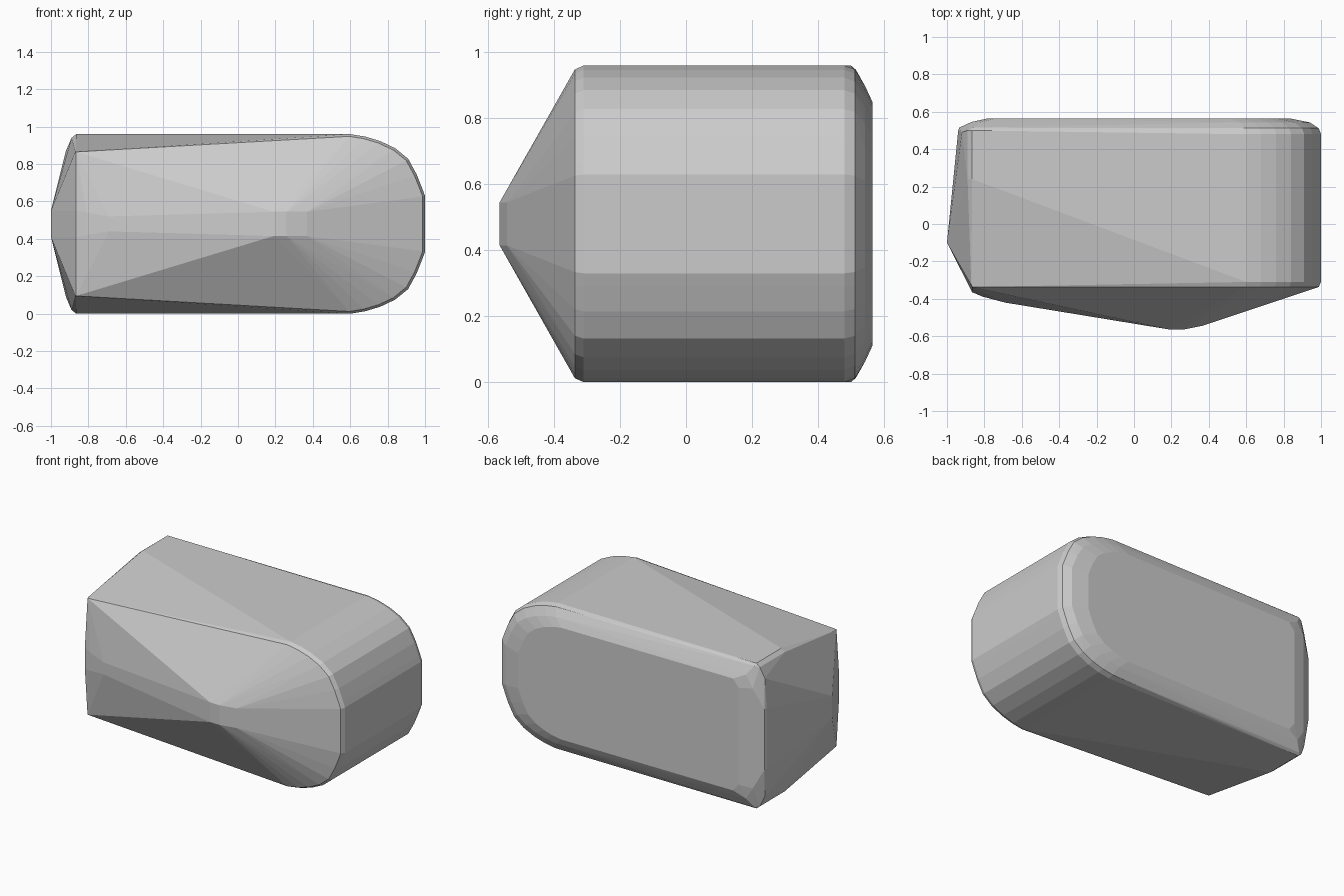
import bpy, bmesh

ZC = 0.48          # mid height; the body is mirrored above and below it
points = []


def add(x, y, h):
    """Add a point and its mirror about the mid height."""
    points.append((x, y, ZC + h))
    points.append((x, y, ZC - h))


# Rounded right end: (x, half height)
arc = [(0.60, 0.48), (0.68, 0.467), (0.76, 0.443), (0.84, 0.405),
       (0.91, 0.348), (0.955, 0.265), (0.985, 0.19), (1.0, 0.15)]

# Straight walls with slightly chamfered rims front and back
for x, h in arc:
    for y in (-0.31, 0.48):
        add(x, y, h)
    for y in (-0.337, 0.512):
        add(0.3 + (x - 0.3) * 0.982, y, h * 0.975 if h < 0.47 else h - 0.012)
    # back bevel ring and flat back face
    add(0.2 + (x - 0.2) * 0.925, 0.543, h * 0.87)
    add(0.2 + (x - 0.2) * 0.79, 0.565, h * 0.77)

# Left end: back corners, upper shoulder and back bevel
for x, y, h in [(-0.865, 0.50, 0.48), (-0.865, 0.24, 0.48), (-0.89, 0.24, 0.46),
                (-0.86, 0.515, 0.467), (-0.89, 0.50, 0.46), (-0.92, 0.49, 0.39),
                (-0.935, 0.515, 0.20), (-0.94, 0.50, 0.20),
                (-0.87, 0.545, 0.33), (-0.82, 0.545, 0.41),
                (-0.78, 0.565, 0.32), (-0.74, 0.565, 0.37)]:
    add(x, y, h)

# Left end: outermost ridge and the front left edge
for x, y, h in [(-1.0, -0.10, 0.07), (-0.865, -0.337, 0.385), (-0.87, -0.325, 0.385),
                (-0.865, -0.365, 0.07), (-0.81, -0.388, 0.06), (-0.69, -0.42, 0.04)]:
    add(x, y, h)

# Blunt front tip
for x, y in [(0.19, -0.564), (0.26, -0.565), (0.37, -0.543)]:
    add(x, y, 0.065)

bm = bmesh.new()
for p in points:
    bm.verts.new(p)
res = bmesh.ops.convex_hull(bm, input=bm.verts[:])
loose = [v for v in bm.verts if not v.link_faces]
bmesh.ops.delete(bm, geom=loose, context='VERTS')
bmesh.ops.dissolve_limit(bm, angle_limit=0.02, verts=bm.verts[:], edges=bm.edges[:])
bmesh.ops.recalc_face_normals(bm, faces=bm.faces[:])

mesh = bpy.data.meshes.new("faceted_body")
bm.to_mesh(mesh)
bm.free()
body = bpy.data.objects.new("faceted_body", mesh)
bpy.context.collection.objects.link(body)
